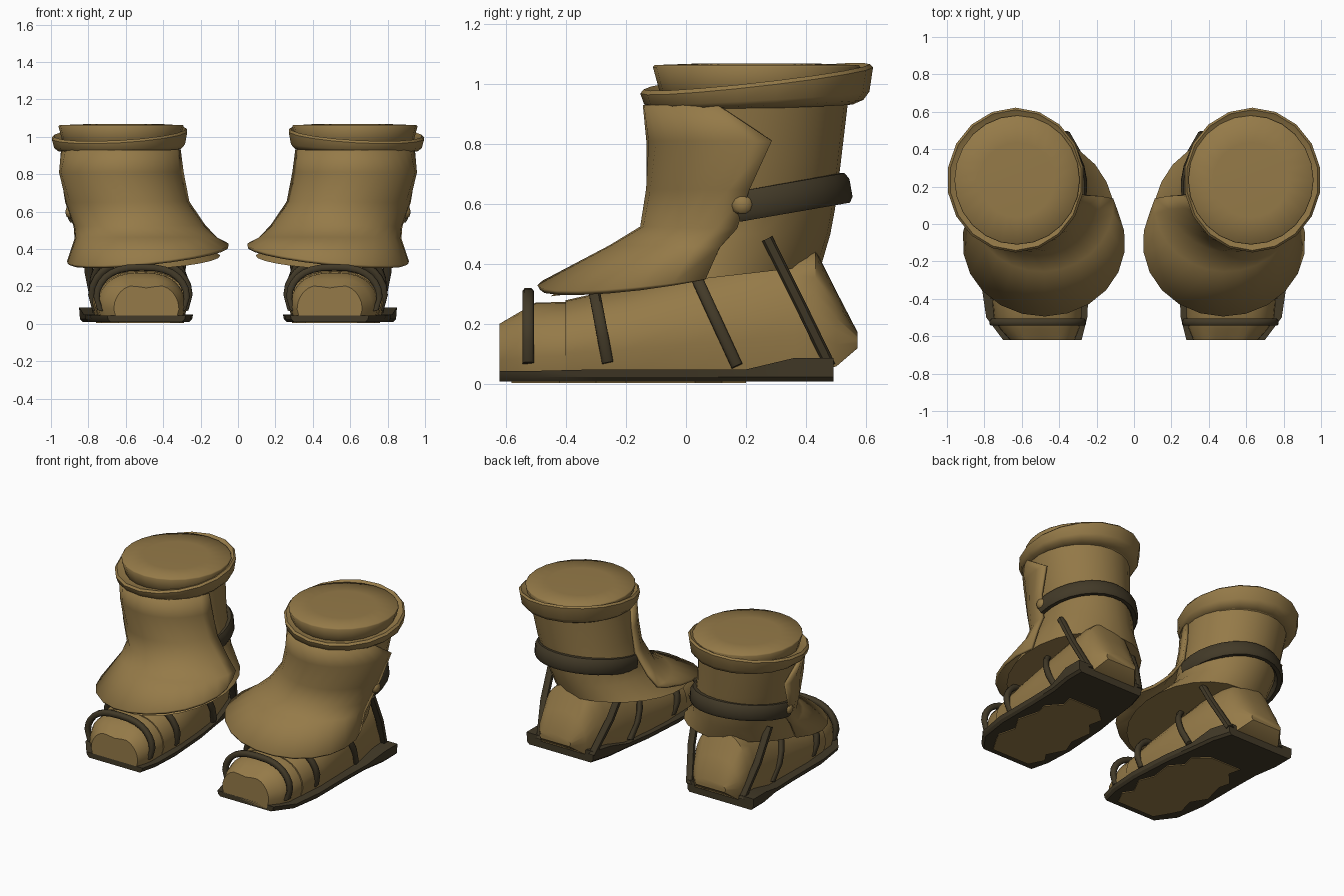
import bpy, bmesh, math
from mathutils import Vector

if "Cube" in bpy.data.objects:
    bpy.data.objects.remove(bpy.data.objects["Cube"])


def material(name, rgb):
    m = bpy.data.materials.new(name)
    m.diffuse_color = (*rgb, 1)
    m.use_nodes = True
    m.node_tree.nodes["Principled BSDF"].inputs["Base Color"].default_value = m.diffuse_color
    return m


LEATHER = material("tan leather", (0.30, 0.195, 0.065))
DARK = material("dark strap", (0.055, 0.042, 0.021))


def loft(name, rings, mat, closed=True, caps=True, thick=0, angle=40):
    """Skin a list of equal-length rings, then mirror to make the pair."""
    bm = bmesh.new()
    vs = [[bm.verts.new(p) for p in r] for r in rings]
    n = len(vs[0])
    for a, b in zip(vs, vs[1:]):
        for i in range(n if closed else n - 1):
            j = (i + 1) % n
            bm.faces.new((a[i], a[j], b[j], b[i]))
    if caps and closed:
        bm.faces.new(vs[0])
        bm.faces.new(vs[-1])
    bmesh.ops.recalc_face_normals(bm, faces=bm.faces)
    me = bpy.data.meshes.new(name)
    bm.to_mesh(me)
    bm.free()
    me.materials.append(mat)
    ob = bpy.data.objects.new(name, me)
    bpy.context.collection.objects.link(ob)
    bpy.context.view_layer.objects.active = ob
    ob.select_set(True)
    bpy.ops.object.shade_smooth_by_angle(angle=math.radians(angle))
    ob.select_set(False)
    if thick:
        s = ob.modifiers.new("thickness", 'SOLIDIFY')
        s.thickness = thick
        s.offset = 0
    m = ob.modifiers.new("pair", 'MIRROR')
    m.use_mirror_merge = False
    return ob


def ellipse(cx, cy, rx, ry, z, a0=0, a1=360, n=20, full=True):
    """Points by angle from the front; z may be a function of x, y."""
    pts = []
    for i in range(n):
        t = math.radians(a0 + (a1 - a0) * i / (n if full else n - 1))
        x, y = cx + rx * math.sin(t), cy - ry * math.cos(t)
        pts.append((x, y, z(x, y) if callable(z) else z))
    return pts


def arch(y, xc, hw, zb, zt, dip=0, n=16):
    """Flat-bottomed rounded cross-section, tucked in near the sole."""
    pts = []
    for i in range(n + 1):
        t = math.pi * i / n
        c = math.cos(t)
        h = max(0, math.sin(t)) ** 0.75
        x = hw * math.copysign(abs(c) ** 0.75, c) * (0.88 + 0.12 * min(1, h / 0.35))
        pts.append((xc + x, y, zb + (zt - zb) * h * (1 - dip * math.exp(-(c / 0.25) ** 2))))
    return pts


def band(name, path, normals, across, w, t):
    """Strap with an eight-sided section swept along a path."""
    rings = []
    for p, o in zip(path, normals):
        p, o, a = Vector(p), Vector(o).normalized() * t, Vector(across).normalized() * w
        rings.append([p + o * u + a * v for u, v in
                      ((1, .6), (1, -.6), (.5, -1), (-.5, -1), (-1, -.6), (-1, .6), (-.5, 1), (.5, 1))])
    loft(name, rings, DARK, angle=50)


# Sole: y, inner x, outer x, top z
sole = [(-0.62, 0.28, 0.70, 0.045), (-0.5, 0.25, 0.79, 0.045), (-0.3, 0.24, 0.82, 0.05),
        (0, 0.26, 0.82, 0.05), (0.2, 0.29, 0.825, 0.05), (0.36, 0.31, 0.85, 0.088),
        (0.49, 0.35, 0.85, 0.088)]
loft("sole", [[(a, y, z), (b, y, z), (b - 0.005, y, 0.025), (b - 0.02, y, 0.01),
               (a + 0.02, y, 0.01), (a + 0.005, y, 0.025)]
              for y, a, b, z in sole], DARK, angle=30)
# Uneven worn patch under the sole
patch = [(-0.58, 0.36, 0.64), (-0.48, 0.31, 0.70), (-0.42, 0.35, 0.73), (-0.3, 0.29, 0.70),
         (-0.2, 0.33, 0.76), (-0.05, 0.31, 0.72), (0.03, 0.38, 0.74), (0.12, 0.36, 0.66),
         (0.2, 0.45, 0.68)]
loft("sole_patch", [[(a, y, 0.012), (b, y, 0.012), (b, y, 0.004), (a, y, 0.004)]
                    for y, a, b in patch], LEATHER)

# Foot wrap and the smaller toe inside it
foot = [(-0.40, 0.52, 0.255, 0.03, 0.28), (-0.2, 0.525, 0.27, 0.03, 0.325),
        (0, 0.53, 0.26, 0.03, 0.38), (0.2, 0.54, 0.245, 0.03, 0.43),
        (0.36, 0.555, 0.225, 0.04, 0.46), (0.43, 0.565, 0.21, 0.04, 0.45),
        (0.50, 0.575, 0.18, 0.06, 0.31), (0.57, 0.58, 0.12, 0.12, 0.175)]
loft("foot", [arch(*s) for s in foot], LEATHER)
toe = [(-0.62, 0.49, 0.18, 0.02, 0.215, 0.12), (-0.56, 0.505, 0.22, 0.02, 0.245, 0.04),
       (-0.50, 0.515, 0.243, 0.02, 0.272, 0), (-0.38, 0.52, 0.25, 0.02, 0.275, 0)]
loft("toe", [arch(*s) for s in toe], LEATHER)


# Shaft with a flared lower hem
def shaft_hem_z(x, y):
    return 0.293 + 0.115 * (y + 0.45) - 0.05 * min(0, x - 0.48)


shaft = [(0.48, 0.0, 0.385, 0.45, shaft_hem_z), (0.535, 0.165, 0.30, 0.315, 0.50),
         (0.56, 0.19, 0.298, 0.305, 0.58), (0.60, 0.20, 0.305, 0.315, 0.74),
         (0.63, 0.21, 0.315, 0.33, 0.95)]
loft("shaft", [ellipse(*s, n=24) for s in shaft], LEATHER, angle=60)

# Front guard flaring over the foot: ellipse plus outer and inner end angles
guard = [(0.63, 0.22, 0.325, 0.355, 0.93, 71, -76), (0.62, 0.215, 0.328, 0.338, 0.81, 102, -78),
         (0.59, 0.20, 0.325, 0.325, 0.65, 92, -82), (0.525, 0.16, 0.345, 0.305, 0.52, 92, -88),
         (0.49, 0.10, 0.375, 0.35, 0.455, 92, -96)]
rings = [ellipse(*g, n=15, full=False) for g in guard]


def hem_z(x, y):
    return 0.322 - 0.045 * (x - 0.48) / 0.43 + 0.048 * (1 + (y + 0.1) / 0.39)


rings.append(ellipse(0.48, -0.1, 0.43, 0.39, hem_z, 115, -116, n=15, full=False))
loft("front_guard", rings, LEATHER, closed=False, thick=0.018, angle=60)


# Rolled rim, rising to the back and the inner side
def tilt(h, s):
    return lambda x, y: h + s * (y + 0.15) - s * 0.5 * (x - 0.63)


rim = [(0.30, 0.32, 0.91, 0.03), (0.335, 0.355, 0.917, 0.04), (0.355, 0.375, 0.932, 0.055),
       (0.367, 0.387, 0.968, 0.112), (0.354, 0.376, 0.98, 0.112), (0.31, 0.33, 0.965, 0.1)]
loft("rim", [ellipse(0.633, 0.235, rx, ry, tilt(h, s), n=18) for rx, ry, h, s in rim], LEATHER)

# Softly domed plug filling the opening
plug = [(0.30, 0.31, 0.93), (0.32, 0.33, 1.0), (0.335, 0.345, 1.055), (0.33, 0.34, 1.062),
        (0.2, 0.2, 1.067)]
loft("top_plug", [ellipse(0.625, 0.235, rx, ry, z, n=24) for rx, ry, z in plug], LEATHER, angle=80)

# Straps over the foot: base y, base z, top y, top z, centre x, half width
straps = [(-0.525, 0.07, -0.525, 0.302, 0.515, 0.25), (-0.26, 0.07, -0.31, 0.335, 0.522, 0.272),
          (0.17, 0.06, 0.005, 0.42, 0.53, 0.262)]
for i, (yb, zb, yt, zt, xc, hw) in enumerate(straps):
    path, out = [], []
    for x, _, h in arch(0, xc, hw, 0, 1):
        p = Vector((x, yb + (yt - yb) * h, zb + (zt - zb) * h))
        path.append(p)
        out.append(p - Vector((xc, yb, zb - 0.05)))
    band(f"foot_strap_{i + 1}", path, out, (0, zt - zb, yb - yt), 0.019, 0.018)

# Heel straps on both sides
for name, x0, x1, s in (("outer", 0.755, 0.81, 1), ("inner", 0.365, 0.275, -1)):
    band(f"heel_strap_{name}", [(x0, 0.48, 0.06), ((x0 + x1) / 2 + s * 0.015, 0.375, 0.275),
                                (x1, 0.27, 0.485)], [(s, 0, 0)] * 3, (0, 0.43, 0.21), 0.019, 0.022)

# Ankle strap around the back
path = ellipse(0.58, 0.2, 0.305, 0.325, lambda x, y: 0.59 + 0.18 * (y - 0.17), 85, 278, 16, False)
band("ankle_strap", path, [(p[0] - 0.58, p[1] - 0.2, 0) for p in path], (0, -0.18, 1), 0.05, 0.025)

# Button on the outer end of the ankle strap
knob = [(0.02, 0.86), (0.035, 0.88), (0.037, 0.9), (0.027, 0.916), (0.008, 0.922)]
loft("button", [[(x, 0.188 + r * math.cos(k * math.pi / 5), 0.598 + r * math.sin(k * math.pi / 5))
                 for k in range(10)] for r, x in knob], LEATHER, angle=60)
